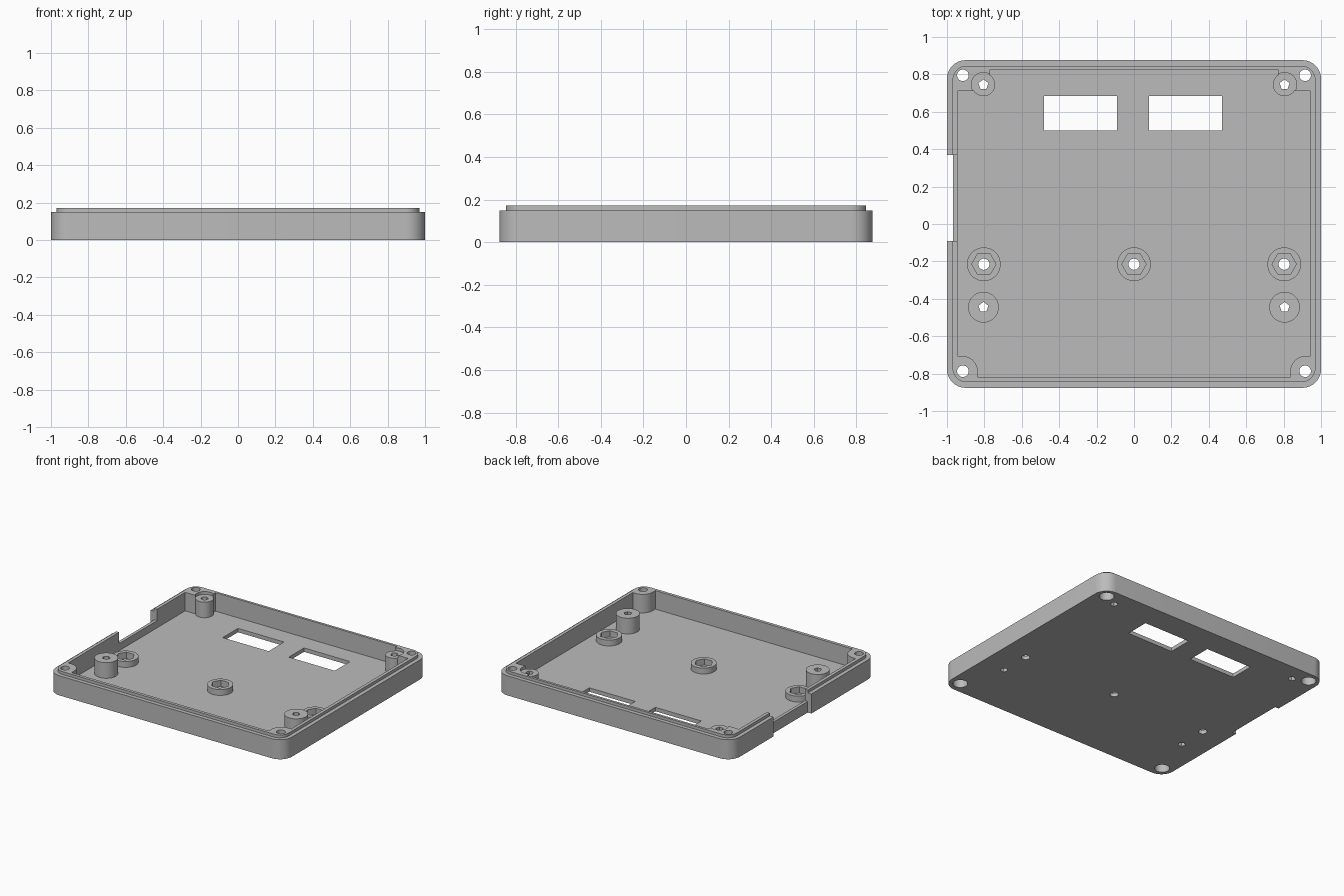
import bpy, bmesh
from math import sin, cos, pi, radians

cube = bpy.data.objects.get("Cube")
if cube:
    bpy.data.objects.remove(cube, do_unlink=True)

grey = bpy.data.materials.new("plain_grey")
grey.use_nodes = True
colour = (0.5, 0.5, 0.5, 1)
grey.diffuse_color = colour
grey.node_tree.nodes["Principled BSDF"].inputs["Base Color"].default_value = colour

FLOOR, RIM, LIP = 0.03, 0.15, 0.172


def arc(cx, cy, r, start, end, steps):
    angles = [radians(start + (end - start) * i / steps) for i in range(steps + 1)]
    return [(cx + r * cos(a), cy + r * sin(a)) for a in angles]


def prism(name, outline, z0, z1):
    """Extrude a closed anticlockwise outline from z0 to z1."""
    bm = bmesh.new()
    base = bm.faces.new([bm.verts.new((x, y, z0)) for x, y in outline])
    top = bmesh.ops.extrude_face_region(bm, geom=[base])
    verts = [g for g in top["geom"] if isinstance(g, bmesh.types.BMVert)]
    bmesh.ops.translate(bm, verts=verts, vec=(0, 0, z1 - z0))
    bmesh.ops.recalc_face_normals(bm, faces=bm.faces)
    mesh = bpy.data.meshes.new(name)
    bm.to_mesh(mesh)
    bm.free()
    mesh.materials.append(grey)
    obj = bpy.data.objects.new(name, mesh)
    bpy.context.collection.objects.link(obj)
    return obj


def rounded(hx, hy, r):
    pts = []
    for i, (sx, sy) in enumerate([(1, 1), (-1, 1), (-1, -1), (1, -1)]):
        pts += arc(sx * (hx - r), sy * (hy - r), r, 90 * i, 90 * i + 90, 10)
    return pts


def box(x0, x1, y0, y1):
    return [(x0, y0), (x1, y0), (x1, y1), (x0, y1)]


def ngon(x, y, r, sides, turn=0):
    return arc(x, y, r, turn, turn + 360, sides)[:-1]


def combine(operation, outline, z0, z1):
    """Add or cut a prism, then discard the helper."""
    tool = prism("helper", outline, z0, z1)
    tool.hide_render = True
    mod = tray.modifiers.new("shape", 'BOOLEAN')
    mod.operation = operation
    mod.solver = 'EXACT'
    mod.object = tool
    bpy.context.view_layer.objects.active = tray
    bpy.ops.object.modifier_apply(modifier=mod.name)
    bpy.data.objects.remove(tool, do_unlink=True)


def add(*args):
    combine('UNION', *args)


def cut(*args):
    combine('DIFFERENCE', *args)


# Outer shell with a raised, inset lip
tray = prism("enclosure_tray", rounded(1, 0.876, 0.1), 0, RIM)
add(rounded(0.97, 0.846, 0.075), 0.01, LIP)

# Cavity, leaving solid screw posts in the corners
half = [(0.835, -0.822)] + arc(0.92, -0.79, 0.085, 180, 90, 10)
half += [(0.945, -0.705), (0.945, 0.71), (0.77, 0.71), (0.77, 0.827)]
cut(half + [(-x, y) for x, y in reversed(half)], FLOOR, 0.3)

# Cable notch in the right-hand wall
cut(box(-1.1, -0.969, -0.09, 0.37), -0.1, 0.3)
cut(box(-1.1, -0.93, -0.09, 0.37), 0.085, 0.3)

# Two windows in the floor
for x0, x1 in [(-0.48, -0.09), (0.08, 0.47)]:
    cut(box(x0, x1, 0.5, 0.685), -0.1, 0.1)

# Standoffs with five-sided pilot holes
for side in (-1, 1):
    for y, r in [(0.745, 0.062), (-0.445, 0.082)]:
        x = side * 0.805
        add(ngon(x, y, r, 40), 0.01, 0.16)
        cut(ngon(x, y, r + 0.003, 40), RIM, 0.3)
        cut(ngon(x, y, 0.028, 5, 90), -0.1, 0.3)

# Low bosses with hexagonal nut pockets
for x in (-0.803, 0, 0.803):
    y = -0.215
    add(ngon(x, y, 0.09, 40), 0.01, 0.075)
    cut(ngon(x, y, 0.065, 6), 0.028, 0.3)
    cut(ngon(x, y, 0.03, 24), -0.1, 0.3)

# Corner screw holes, counterbored from below
for x in (-0.915, 0.915):
    for y in (-0.787, 0.795):
        cut(ngon(x, y, 0.031, 24), -0.1, 0.3)
        cut(ngon(x, y, 0.052, 32), -0.1, 0.1)

bpy.ops.object.select_all(action='DESELECT')
tray.select_set(True)
bpy.context.view_layer.objects.active = tray
bpy.ops.object.shade_smooth_by_angle(angle=radians(30))
